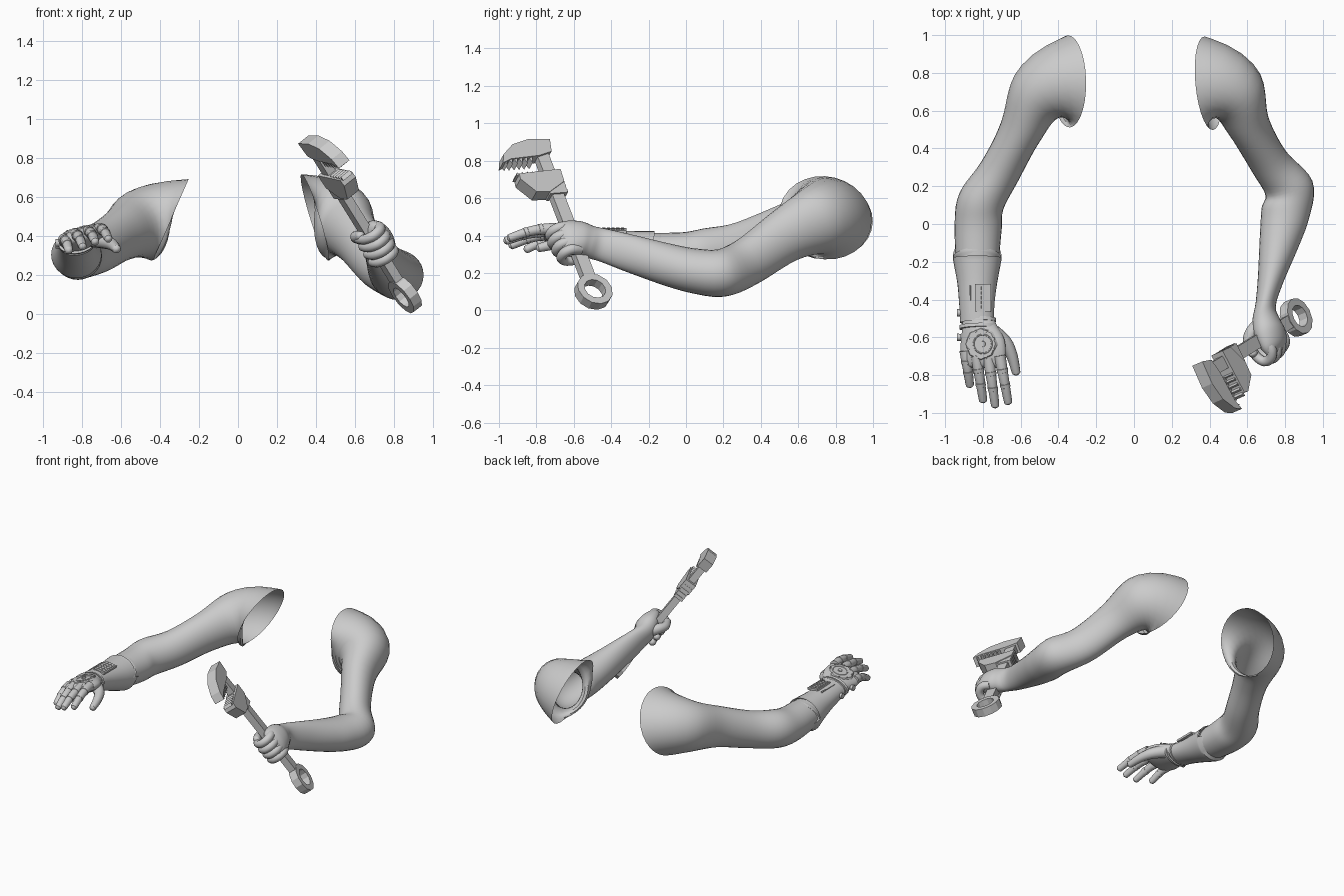
import bpy, bmesh, math
from mathutils import Vector, Matrix

if "Cube" in bpy.data.objects:
    bpy.data.objects.remove(bpy.data.objects["Cube"])


def finish(bm, name, smooth=True):
    bmesh.ops.recalc_face_normals(bm, faces=bm.faces)
    me = bpy.data.meshes.new(name)
    bm.to_mesh(me)
    bm.free()
    ob = bpy.data.objects.new(name, me)
    bpy.context.collection.objects.link(ob)
    if smooth:
        me.shade_smooth()
        me.set_sharp_from_angle(angle=math.radians(40))
    return ob


def loft(name, rings, up=(0, 0, 1), start=None, caps=(False, False), sides=20, steps=4):
    """Smooth tube through rings of (x, y, z, half width, half height, roll degrees)."""
    up, n, keys = Vector(up), len(rings), []
    for i, r in enumerate(rings):
        t = (Vector(rings[min(i + 1, n - 1)][:3]) - Vector(rings[max(i - 1, 0)][:3])).normalized()
        if i == 0 and start:
            t = Vector(start).normalized()
        keys.append(list(r) + list(t))
    samples = []
    for i in range(n - 1):
        p0, p1, p2, p3 = (keys[max(i - 1, 0)], keys[i], keys[i + 1], keys[min(i + 2, n - 1)])
        for s in range(steps):
            q = s / steps
            samples.append([b + 0.5 * q * (c - a + q * (2 * a - 5 * b + 4 * c - d + q * (3 * (b - c) + d - a)))
                            for a, b, c, d in zip(p0, p1, p2, p3)])
    samples.append(keys[-1])
    bm, loops = bmesh.new(), []
    for x, y, z, ru, rv, roll, *t in samples:
        t = Vector(t).normalized()
        u = t.cross(up).normalized()
        v = u.cross(t)
        a = math.radians(roll)
        u, v = u * math.cos(a) + v * math.sin(a), v * math.cos(a) - u * math.sin(a)
        loops.append([bm.verts.new(Vector((x, y, z)) + u * ru * math.cos(k * math.tau / sides)
                                   + v * rv * math.sin(k * math.tau / sides)) for k in range(sides)])
    for a, b in zip(loops, loops[1:]):
        for k in range(sides):
            bm.faces.new((a[k], a[k - 1], b[k - 1], b[k]))
    for cap, loop in zip(caps, (loops[0], loops[-1])):
        if cap:
            bm.faces.new(loop)
    return finish(bm, name)


def finger(name, pts, r0, r1, up=(0, 0, 1)):
    """Tapered finger with a rounded tip."""
    n = len(pts)
    rings = [(*p, r0 + (r1 - r0) * i / (n - 1), r0 + (r1 - r0) * i / (n - 1), 0) for i, p in enumerate(pts)]
    d = (Vector(pts[-1]) - Vector(pts[-2])).normalized()
    for k, f in ((0.6, 0.8), (0.95, 0.25)):
        rings.append((*(Vector(pts[-1]) + d * r1 * k), r1 * f, r1 * f, 0))
    return loft(name, rings, up, caps=(True, True), sides=12)


def box(name, c, size, tilt=0):
    bm = bmesh.new()
    m = Matrix.Translation(c) @ Matrix.Rotation(math.radians(tilt), 4, 'Y') @ Matrix.Diagonal((*size, 1))
    bmesh.ops.create_cube(bm, size=1, matrix=m)
    return finish(bm, name, False)


def disc(name, c, r, h, tilt=0, axis='Z', sides=16):
    bm = bmesh.new()
    m = Matrix.Translation(c) @ Matrix.Rotation(math.radians(tilt), 4, 'Y')
    if axis == 'X':
        m = m @ Matrix.Rotation(math.pi / 2, 4, 'Y')
    bmesh.ops.create_cone(bm, cap_ends=True, segments=sides, radius1=r, radius2=r * 0.9, depth=h, matrix=m)
    return finish(bm, name)


# --- bare arm that holds the wrench, shoulder to fist ---
loft("gripping_arm", [
    (.395, .745, .495, .25, .232, 15), (.54, .685, .475, .17, .185, 5), (.605, .525, .395, .115, .145, 0),
    (.715, .33, .26, .105, .13, 0), (.82, .19, .20, .13, .128, 0), (.80, .05, .21, .128, .12, 0),
    (.768, -.10, .245, .105, .112, 0), (.722, -.30, .305, .068, .1, 0), (.697, -.43, .345, .054, .09, -5),
    (.70, -.51, .365, .07, .09, -22), (.717, -.57, .385, .073, .1, -34), (.74, -.635, .388, .058, .1, -34),
    (.755, -.68, .382, .025, .08, -34)], start=(.95, .1, .3), caps=(False, True), sides=28, steps=5)

# --- wrench frame: D along the handle, E toward the jaws, N through the flat side ---
O = Vector((.858, -.495, .10))
D = Vector((-.48, -.297, .77)).normalized()
E = Vector((.443, -.894, -.066))
E = (E - D * E.dot(D)).normalized()
N = D.cross(E)


def W(e, d, n=0):
    return O + E * e + D * d + N * n


def slab(name, outline, half):
    """Extruded flat profile in the wrench frame."""
    bm = bmesh.new()
    lo, hi = ([bm.verts.new(W(e, d, s * half)) for e, d in outline] for s in (-1, 1))
    bm.faces.new(lo)
    bm.faces.new(hi)
    for i in range(len(lo)):
        bm.faces.new((lo[i - 1], lo[i], hi[i], hi[i - 1]))
    return finish(bm, name, False)


def rect(e0, e1, d0, d1):
    return [(e0, d0), (e1, d0), (e1, d1), (e0, d1)]


slab("wrench_handle", rect(-.035, .035, .085, .90), .024)
slab("wrench_fixed_jaw", [(-.05, .90), (-.068, .98), (.06, .99), (.16, .965), (.235, .905), (.258, .85),
                          (.20, .872), (.03, .88)], .036)
slab("wrench_sliding_jaw", [(-.055, .70), (-.06, .78), (.19, .77), (.195, .735), (.13, .645), (.05, .64)], .04)
slab("wrench_collar", rect(-.055, .05, .63, .70), .034)
for i in range(6):
    e = .07 + i * .03
    slab("upper_tooth", [(e, .877), (e + .022, .872), (e + .011, .84)], .03)
    if i < 5:
        slab("lower_tooth", [(e - .01, .765), (e + .018, .765), (e + .004, .785)], .03)
for i in range(5):
    slab("adjusting_screw_thread", rect(-.06, -.03, .64 + i * .03, .655 + i * .03), .03)

# Ring end of the wrench
bm = bmesh.new()
rows = []
for r, h in ((.1, -.028), (.1, .028), (.06, .028), (.06, -.028)):
    rows.append([bm.verts.new(W(r * math.cos(k * math.tau / 12), r * math.sin(k * math.tau / 12), h))
                 for k in range(12)])
for j in range(4):
    for k in range(12):
        bm.faces.new((rows[j - 1][k - 1], rows[j - 1][k], rows[j][k], rows[j][k - 1]))
finish(bm, "wrench_ring", False)

# Fingers and thumb closed around the handle
for i in range(4):
    d = .25 + i * .049
    s = (.85, .97, 1.03, 1)[i]
    finger("gripping_finger", [W(e * s, d, n) for e, n in
           ((.01, .045), (.07, .05), (.11, .022), (.113, -.025), (.07, -.058), (.01, -.06))], .03, .024, D)
finger("gripping_thumb", [W(-.075, .32, .02), W(-.055, .375, -.025), W(-.015, .405, -.055), W(.045, .415, -.055)],
       .042, .025, D)

# --- arm with the gauntlet ---
loft("gauntlet_arm", [
    (-.345, .755, .485, .245, .225, -15), (-.51, .68, .46, .165, .175, -5), (-.60, .49, .41, .115, .14, 0),
    (-.71, .28, .34, .11, .128, 0), (-.808, .12, .31, .124, .13, 0), (-.825, -.02, .297, .125, .12, 0),
    (-.83, -.22, .31, .112, .105, 0)], start=(-.95, 0, .42), sides=28, steps=5)
loft("gauntlet_cuff", [
    (-.83, -.20, .31, .112, .105, 0), (-.83, -.18, .305, .126, .118, 0), (-.83, -.19, .306, .128, .12, 0),
    (-.83, -.31, .328, .106, .098, 0), (-.832, -.42, .35, .094, .08, -5), (-.83, -.52, .368, .09, .065, -10)],
    sides=28)
loft("glove_palm", [
    (-.83, -.48, .362, .08, .055, -8), (-.82, -.55, .378, .095, .056, -12), (-.803, -.63, .392, .122, .05, -15),
    (-.797, -.70, .40, .122, .042, -15), (-.795, -.745, .40, .11, .028, -15), (-.795, -.76, .398, .09, .01, -15)],
    caps=(True, True), sides=24)
for y, r in ((-.51, .096), (-.545, .1)):
    z = .366 - (y + .51) * .25
    loft("wrist_band", [(-.826, y + s * .01, z - s * .002, r + g, .066 + g, -11) for s, g in
         ((1, -.012), (.9, .001), (-.9, .001), (-1, -.012))], sides=24, steps=1)

# Gloved fingers with joint bands
for k, t in (((-.89, -.695, .375), (-.868, -.86, .325)), ((-.83, -.73, .40), (-.797, -.945, .345)),
             ((-.765, -.745, .415), (-.733, -.973, .37)), ((-.705, -.73, .43), (-.664, -.955, .385))):
    k, t = Vector(k), Vector(t)
    at = [k.lerp(t, f) + Vector((0, 0, h)) for f, h in ((-.15, 0), (.2, .012), (.55, .012), (.92, 0))]
    finger("glove_finger", at, .031, .022)
    for a, b, r in ((at[1], at[2], .030), (at[2], at[3], .027)):
        m = (b - a).normalized() * .012
        loft("finger_joint_band", [(*(a - m), r - .005, r - .005, 0), (*(a - m * .8), r, r, 0),
                                   (*(a + m * .8), r, r, 0), (*(a + m), r - .005, r - .005, 0)], sides=12, steps=1)
finger("glove_thumb", [(-.745, -.575, .385), (-.68, -.63, .37), (-.645, -.70, .355), (-.625, -.78, .335)], .043, .023)

# Keypad on the cuff
box("keypad_plate", (-.80, -.39, .427), (.085, .145, .014), 8)
for i in range(3):
    for j in range(5):
        box("keypad_key", (-.825 + i * .025, -.34 - j * .025, .438 - i * .0035), (.018, .017, .006), 8)
box("cuff_strip", (-.868, -.40, .421), (.008, .15, .012), -12)
for x, y, z in ((-.928, -.47, .355), (-.926, -.60, .365)):
    disc("side_bolt", (x, y, z), .02, .02, axis='X', sides=12)

# Dial and rivets on the back of the hand
disc("hand_plate", (-.81, -.635, .435), .09, .014, -15, sides=8)
disc("dial_button", (-.80, -.635, .445), .016, .012, -15)
bpy.ops.mesh.primitive_torus_add(location=(-.80, -.635, .443), rotation=(0, math.radians(-15), 0),
                                 major_radius=.05, minor_radius=.005, major_segments=24, minor_segments=6)
bpy.context.object.name = "dial_rim"
for k in range(8):
    a = (k + .5) * math.tau / 8
    disc("hand_rivet", (-.81 + .073 * math.cos(a), -.635 + .073 * math.sin(a), .443 + .019 * math.cos(a)),
         .006, .008, -15, sides=8)
